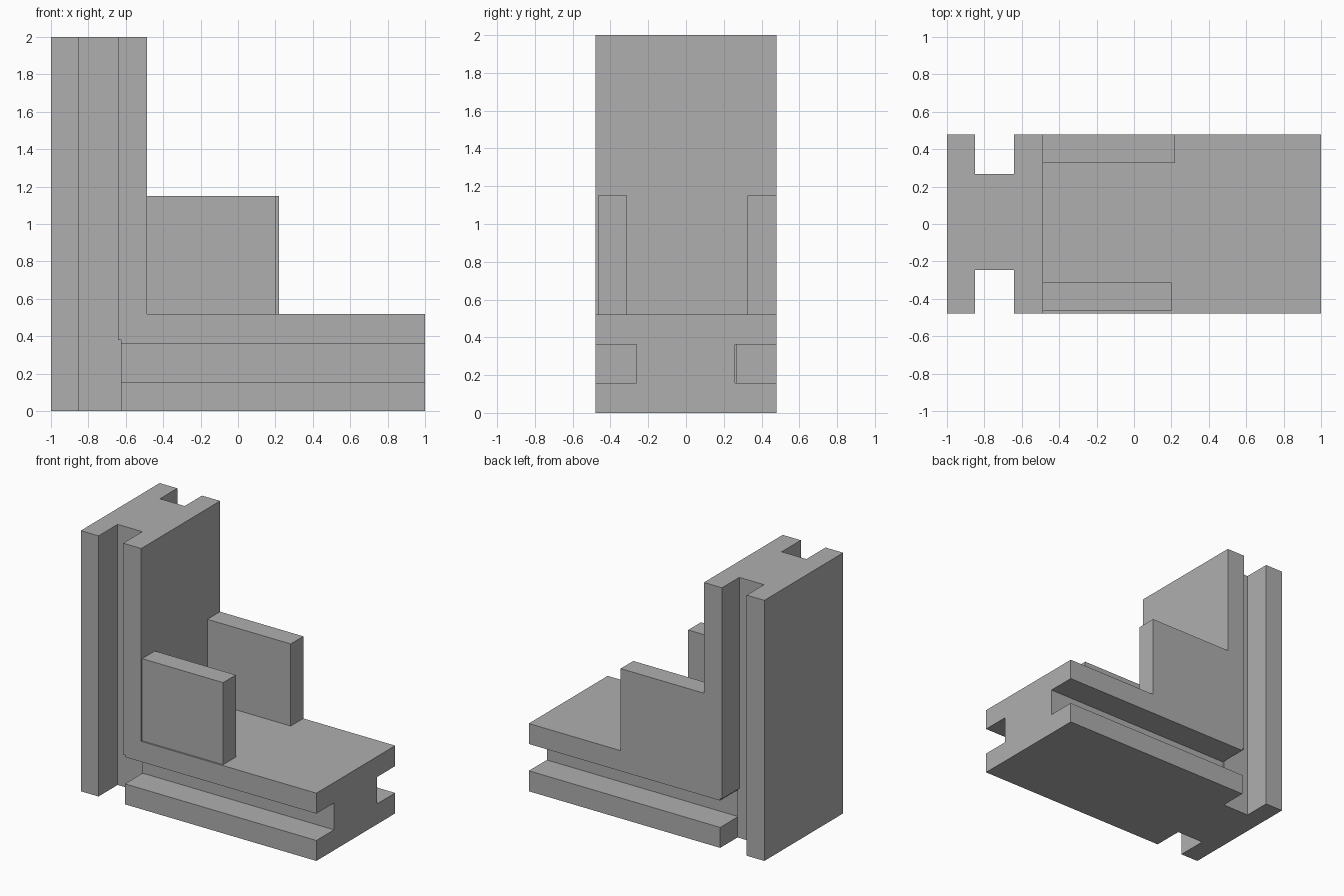
import bpy

cube = bpy.data.objects.get("Cube")
if cube:
    bpy.data.objects.remove(cube, do_unlink=True)

GREY = 0.43
grey = bpy.data.materials.new("plain grey")
grey.use_nodes = True
grey.diffuse_color = (GREY, GREY, GREY, 1)
grey.node_tree.nodes["Principled BSDF"].inputs["Base Color"].default_value = (GREY, GREY, GREY, 1)


def prism(name, profile, y0, y1):
    """Extrude an anticlockwise (x, z) outline from y0 to y1."""
    n = len(profile)
    verts = [(x, y, z) for y in (y0, y1) for x, z in profile]
    faces = [list(range(n)), list(range(2 * n - 1, n - 1, -1))]
    faces += [(i, i + n, (i + 1) % n + n, (i + 1) % n) for i in range(n)]
    mesh = bpy.data.meshes.new(name)
    mesh.from_pydata(verts, [], faces)
    mesh.materials.append(grey)
    ob = bpy.data.objects.new(name, mesh)
    bpy.context.collection.objects.link(ob)
    return ob


def rect(x0, x1, z0, z1):
    return [(x0, z0), (x1, z0), (x1, z1), (x0, z1)]


def cut(target, cutter):
    cutter.hide_render = True
    mod = target.modifiers.new("groove", 'BOOLEAN')
    mod.operation = 'DIFFERENCE'
    mod.solver = 'EXACT'
    mod.object = cutter
    bpy.context.view_layer.objects.active = target
    bpy.ops.object.modifier_apply(modifier=mod.name)
    bpy.data.objects.remove(cutter, do_unlink=True)


HALF = 0.478
BASE_TOP = 0.52
UPRIGHT_X = -0.487

# L-shaped body: base and upright
body = prism("l_shaped_body", [(-1, 0), (1, 0), (1, BASE_TOP), (UPRIGHT_X, BASE_TOP),
                               (UPRIGHT_X, 2), (-1, 2)], -HALF, HALF)

# Grooves along both sides of the upright and the base
upright_groove = [(-0.85, -0.1), (-0.625, -0.1), (-0.625, 0.38), (-0.64, 0.38),
                  (-0.64, 2.1), (-0.85, 2.1)]
base_groove = rect(-0.625, 1.1, 0.157, 0.363)
for side, upright_floor, base_floor in ((-1, 0.246, 0.263), (1, 0.268, 0.26)):
    for outline, floor in ((upright_groove, upright_floor), (base_groove, base_floor)):
        y0, y1 = sorted((side * floor, side * 0.6))
        cut(body, prism("groove_cutter", outline, y0, y1))

# Side plates standing on the base
prism("front_plate", rect(UPRIGHT_X, 0.2, BASE_TOP, 1.15), -0.466, -0.312)
prism("back_plate", rect(UPRIGHT_X, 0.22, BASE_TOP, 1.15), 0.325, HALF)
